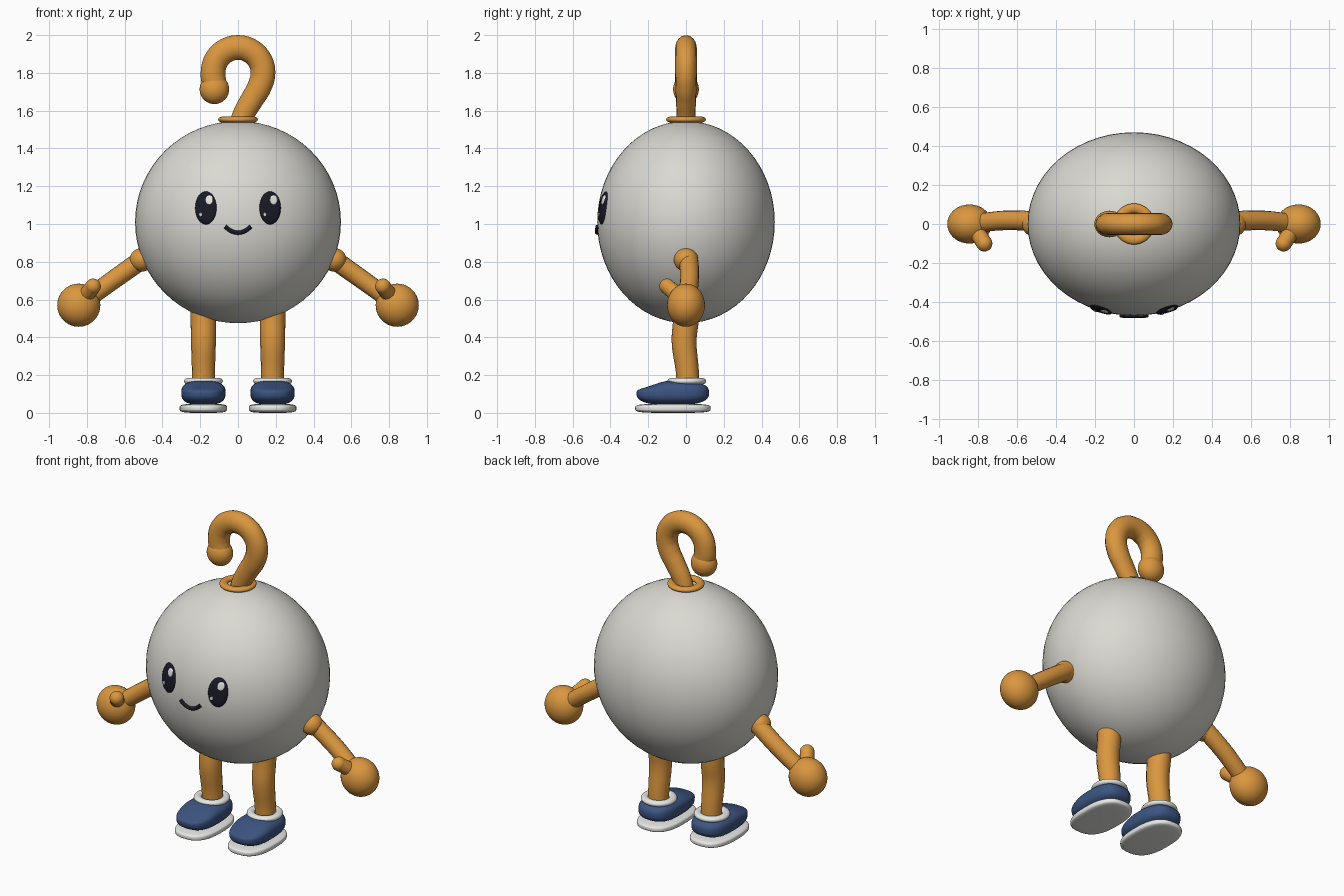
import bpy, bmesh, math
from mathutils import Vector

cube = bpy.data.objects.get("Cube")
if cube:
    bpy.data.objects.remove(cube)


def material(name, rgb):
    m = bpy.data.materials.new(name)
    m.use_nodes = True
    m.diffuse_color = (*rgb, 1)
    m.node_tree.nodes["Principled BSDF"].inputs["Base Color"].default_value = (*rgb, 1)
    return m


GREY = material("warm grey", (0.70, 0.69, 0.64))
ORANGE = material("orange", (0.71, 0.31, 0.05))
BLUE = material("shoe blue", (0.045, 0.09, 0.22))
BLACK = material("ink black", (0.01, 0.01, 0.02))
WHITE = material("white", (0.80, 0.80, 0.78))

BODY_R = Vector((0.545, 0.47, 0.535))
BODY_Z = 1.01
SQUASH = 0.87  # depth of round parts relative to their width


def finish(obj, mat):
    obj.data.materials.clear()
    obj.data.materials.append(mat)
    bpy.ops.object.select_all(action="DESELECT")
    obj.select_set(True)
    bpy.context.view_layer.objects.active = obj
    bpy.ops.object.shade_smooth_by_angle(angle=math.radians(50))
    return obj


def from_bmesh(name, bm, mat):
    mesh = bpy.data.meshes.new(name)
    bm.to_mesh(mesh)
    bm.free()
    obj = bpy.data.objects.new(name, mesh)
    bpy.context.collection.objects.link(obj)
    return finish(obj, mat)


def blob(name, mat, center, size, plan=2, upright=2, shape=None):
    """Ellipsoid; higher plan and upright powers make it boxier."""
    bm = bmesh.new()
    bmesh.ops.create_uvsphere(bm, u_segments=56, v_segments=32, radius=1)
    power = lambda v, n: math.copysign(abs(v) ** (2 / n), v)
    for v in bm.verts:
        x, y, z = v.co
        h = math.hypot(x, y)
        if h > 1e-5:
            k = h ** (2 / upright)
            x, y = power(x / h, plan) * k, power(y / h, plan) * k
        z = power(z, upright)
        if shape:
            x, y, z = shape(x, y, z)
        v.co = Vector((x * size[0], y * size[1], z * size[2])) + Vector(center)
    return from_bmesh(name, bm, mat)


def tube(name, mat, points, radii, depth=1.0):
    """Smooth round tube through the points, with a radius at each one."""
    curve = bpy.data.curves.new(name, "CURVE")
    curve.dimensions = "3D"
    curve.bevel_depth = 1
    curve.bevel_resolution = 6
    curve.use_fill_caps = True
    spline = curve.splines.new("BEZIER")
    spline.resolution_u = 8
    spline.bezier_points.add(len(points) - 1)
    for bp, p, r in zip(spline.bezier_points, points, radii):
        bp.co, bp.radius = p, r
        bp.handle_left_type = bp.handle_right_type = "AUTO"
    obj = bpy.data.objects.new(name, curve)
    bpy.context.collection.objects.link(obj)
    obj.scale.y = depth
    bpy.ops.object.select_all(action="DESELECT")
    obj.select_set(True)
    bpy.context.view_layer.objects.active = obj
    bpy.ops.object.convert(target="MESH")
    return finish(bpy.context.view_layer.objects.active, mat)


def ring(name, mat, center, major, minor, flat):
    bpy.ops.mesh.primitive_torus_add(location=center, major_radius=major, minor_radius=minor,
                                     major_segments=48, minor_segments=16)
    obj = bpy.context.object
    obj.name = name
    obj.scale.z = flat
    return finish(obj, mat)


def face_y(x, z):
    """Depth of the body's front surface."""
    return -BODY_R.y * math.sqrt(1 - (x / BODY_R.x) ** 2 - ((z - BODY_Z) / BODY_R.z) ** 2)


def face_patch(name, mat, cx, cz, rx, rz, base, lift):
    """Thin oval plate that follows the body's front."""
    bm = bmesh.new()
    n = 36
    middle = bm.verts.new((cx, face_y(cx, cz) - lift, cz))
    inner = None
    for r, up in ((0.5, lift), (0.85, lift), (0.97, (lift + base) / 2), (1, base)):
        loop = []
        for i in range(n):
            a = math.tau * i / n
            x, z = cx + rx * r * math.cos(a), cz + rz * r * math.sin(a)
            loop.append(bm.verts.new((x, face_y(x, z) - up, z)))
        for i in range(n):
            j = (i + 1) % n
            bm.faces.new((inner[i], loop[i], loop[j], inner[j]) if inner
                         else (middle, loop[i], loop[j]))
        inner = loop
    return from_bmesh(name, bm, mat)


# Body
blob("body", GREY, (0, 0, BODY_Z), BODY_R)

# Face
for side, word in ((-1, "right"), (1, "left")):
    x = 0.17 * side
    face_patch(word + "_eye", BLACK, x, 1.085, 0.057, 0.088, -0.002, 0.009)
    face_patch(word + "_eye_glint", WHITE, x + 0.018, 1.127, 0.021, 0.026, 0.007, 0.013)
    face_patch(word + "_eye_small_glint", WHITE, x - 0.028, 1.05, 0.009, 0.011, 0.007, 0.013)
smile = []
for i in range(9):
    t = i / 4 - 1
    x, z = 0.068 * t, 0.954 + 0.033 * t * t
    smile.append((x, face_y(x, z) - 0.003, z))
tube("smile", BLACK, smile, [0.011] * 9)

# Hook on top of the head
hook = [(0.0, 0, 1.48), (0.025, 0, 1.57), (0.075, 0, 1.66), (0.113, 0, 1.725)]
radii = [0.056, 0.057, 0.061, 0.064]
for i in range(8):
    a = math.radians(i * 30)
    if i < 7:
        hook.append((0.132 * math.cos(a), 0, 1.802 + 0.132 * math.sin(a)))
    else:
        hook.append((-0.125, 0, 1.735))
    radii.append(0.0655)
tube("hook", ORANGE, hook, radii, SQUASH)
blob("hook_tip", ORANGE, (-0.125, 0, 1.713), (0.078, 0.068, 0.078))
ring("hook_collar", ORANGE, (0, 0, 1.553), 0.081, 0.024, 0.65)


def lower_toe(x, y, z):
    """Slope the upper down toward the toe."""
    t = min(max((-0.05 - y) / 0.9, 0), 1)
    return x, y, z * (1 - 0.5 * t * t * (3 - 2 * t)) if z > 0 else z


for side, word in ((-1, "right_"), (1, "left_")):
    # Arm, hand and thumb
    blob(word + "shoulder", ORANGE, (0.51 * side, 0, 0.81), (0.064, 0.064, 0.062))
    tube(word + "arm", ORANGE,
         [(0.47 * side, 0.01, 0.84), (0.56 * side, 0.017, 0.775),
          (0.67 * side, 0.018, 0.697), (0.83 * side, 0, 0.58)],
         [0.051, 0.051, 0.05, 0.048])
    blob(word + "hand", ORANGE, (0.843 * side, 0, 0.57), (0.114, 0.1, 0.114))
    tip = (0.767 * side, -0.1, 0.67)
    tube(word + "thumb", ORANGE, [(0.825 * side, -0.01, 0.595), tip], [0.043, 0.041])
    blob(word + "thumb_tip", ORANGE, tip, (0.041, 0.041, 0.041))

    # Leg
    x = 0.183 * side
    tube(word + "leg", ORANGE,
         [(x, 0.012, 0.13), (x, 0.007, 0.22), (x, -0.01, 0.38), (x, 0.0, 0.5), (x, 0.0, 0.6)],
         [0.06, 0.061, 0.066, 0.068, 0.068])

    # Shoe
    blob(word + "sole", WHITE, (x, -0.069, 0.024), (0.126, 0.2, 0.024), 2.6, 4)
    blob(word + "shoe", BLUE, (x, -0.07, 0.106), (0.117, 0.192, 0.064), 2.7, 2.8, lower_toe)
    ring(word + "shoe_collar", WHITE, (x, 0.004, 0.168), 0.08, 0.023, 0.75)
